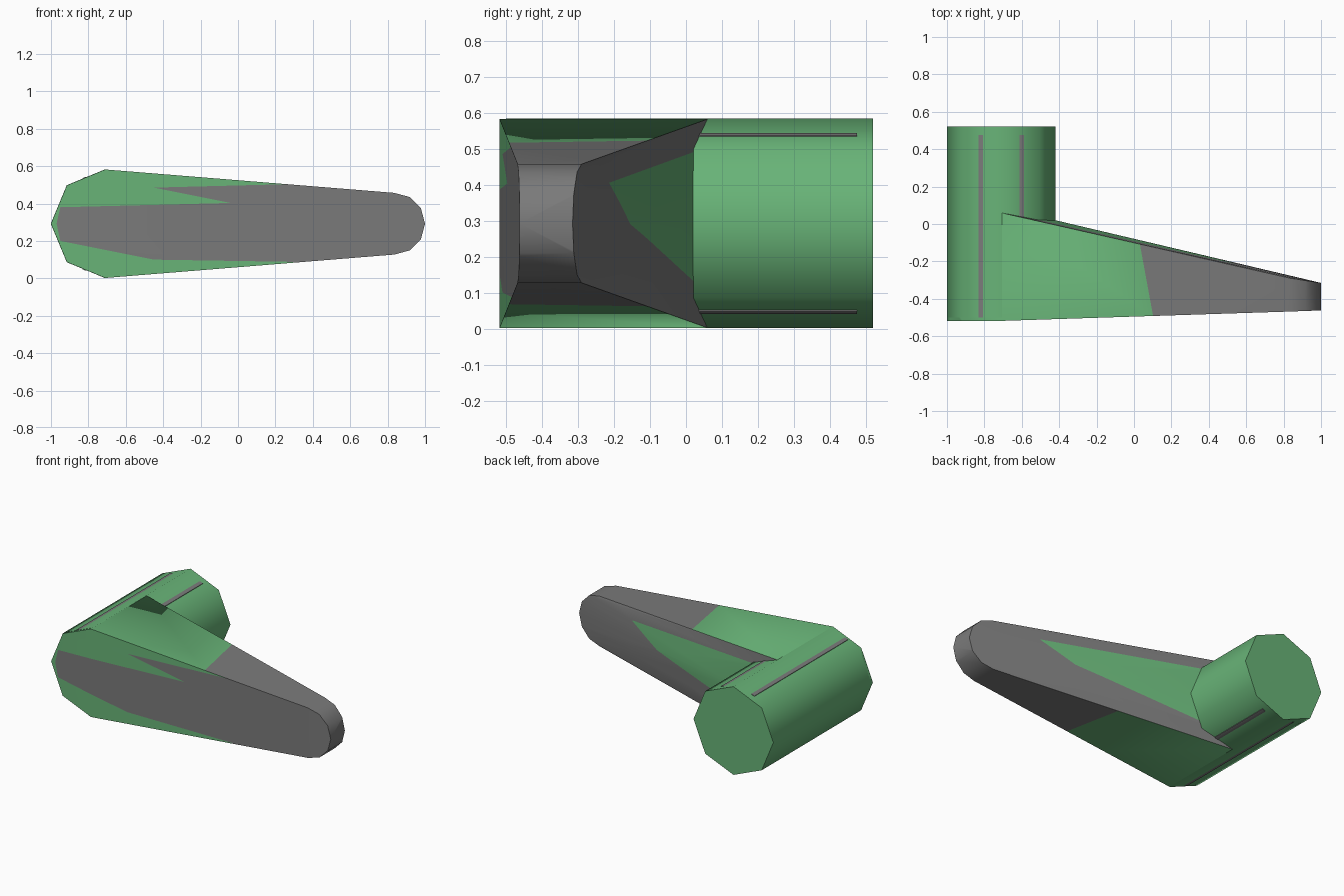
import bpy, bmesh, math
from mathutils import Vector

if "Cube" in bpy.data.objects:
    bpy.data.objects.remove(bpy.data.objects["Cube"])

CX, CZ, R = -0.71, 0.292, 0.29


def material(name, color):
    m = bpy.data.materials.new(name)
    m.diffuse_color = (*color, 1)
    m.use_nodes = True
    m.node_tree.nodes["Principled BSDF"].inputs["Base Color"].default_value = m.diffuse_color
    return m


GREEN = material("green", (0.14, 0.457, 0.187))
GREY = material("grey", (0.197, 0.197, 0.197))


def ring(cx, r, n, start, stop):
    """(x, z) points on a circle of n sides, from step start to stop."""
    return [(cx + r * math.cos(math.tau * i / n), CZ + r * math.sin(math.tau * i / n))
            for i in range(start, stop)]


def hull(points):
    bm = bmesh.new()
    for p in points:
        bm.verts.new(p)
    bmesh.ops.convex_hull(bm, input=bm.verts[:])
    bmesh.ops.dissolve_limit(bm, angle_limit=0.002, verts=bm.verts[:], edges=bm.edges[:])
    bmesh.ops.recalc_face_normals(bm, faces=bm.faces[:])
    return bm


def finish(bm, name, mats):
    me = bpy.data.meshes.new(name)
    bm.to_mesh(me)
    bm.free()
    for m in mats:
        me.materials.append(m)
    ob = bpy.data.objects.new(name, me)
    bpy.context.collection.objects.link(ob)
    bpy.ops.object.select_all(action='DESELECT')
    ob.select_set(True)
    bpy.context.view_layer.objects.active = ob
    bpy.ops.object.shade_smooth_by_angle(angle=math.radians(50))


def cut(bm, co, no, test):
    """Slice the faces passing the test with a plane."""
    faces = [f for f in bm.faces if test(f)]
    geom = set(faces)
    for f in faces:
        geom.update(f.edges)
        geom.update(f.verts)
    bmesh.ops.bisect_plane(bm, geom=list(geom), plane_co=co, plane_no=no, dist=1e-5)


def inside(p, poly):
    hit = False
    for (ax, az), (bx, bz) in zip(poly, poly[1:] + poly[:1]):
        if (az > p.z) != (bz > p.z) and p.x < ax + (p.z - az) * (bx - ax) / (bz - az):
            hit = not hit
    return hit


# Octagonal hub, a hair proud of the arm root
octagon = ring(CX, R + 0.001, 8, 0, 8)
finish(hull([(x, y, z) for x, z in octagon for y in (-0.50, 0.52)]), "hub", [GREEN])

# Grey inner core whose corners show as thin strips on the hub
core = [(CX + sx * x, y, CZ + sz * z) for x, z in ((0.121, 0.2440), (0.104, 0.2510))
        for sx in (-1, 1) for sz in (-1, 1) for y in (-0.50, 0.475)]
finish(hull(core), "inner_core", [GREY])

# Tapered arm with the rounded tip
pts = [(x, -0.518, z) for x, z in ring(CX, R, 8, 2, 7)]
pts += [(x, -0.4, z) for x, z in ring(CX, R, 8, 3, 6)]
pts += [(CX, 0.06, CZ + R), (CX, 0.06, CZ - R)]
pts += [(x, 0.02, z) for x, z in ring(CX, R, 8, -1, 2)]
for x, z in ring(0.835, 0.165, 12, -3, 4):
    t = (x - 0.835) / 0.165
    pts += [(x, -0.468 + 0.006 * t, z), (x, -0.29 - 0.025 * t, z)]
arm = hull(pts)

# Colour patches: front grey panel, back green panel, grey outer sides
front = [(-0.97, 0.293), (-0.95, 0.38), (-0.04, 0.403), (-0.45, 0.485), (0.25, 0.503),
         (0.26, 0.7), (1.1, 0.7), (1.1, -0.1), (0.31, -0.1), (0.3, 0.088),
         (-0.45, 0.10), (-0.95, 0.20)]
back = [(0.545, 0.405), (0.32, 0.29), (-0.6, 0.11), (-0.75, 0.10), (-0.75, 0.55), (-0.5, 0.49)]
is_front = lambda f: f.normal.y < -0.7
is_back = lambda f: f.normal.y > 0.7
is_side = lambda f: abs(f.normal.y) <= 0.7
for poly, test in ((front, is_front), (back, is_back)):
    for (ax, az), (bx, bz) in zip(poly, poly[1:] + poly[:1]):
        cut(arm, (ax, 0, az), Vector((bz - az, 0, ax - bx)).normalized(), test)
seam_point = Vector((0.03, -0.1, 0))
seam = Vector((1, 0.184, 0)).normalized()
cut(arm, seam_point, seam, is_side)
arm.normal_update()
for f in arm.faces:
    c = f.calc_center_median()
    if is_front(f):
        grey = inside(c, front)
    elif is_back(f):
        grey = not inside(c, back)
    else:
        grey = (c - seam_point).dot(seam) > 0
    f.material_index = int(grey)
finish(arm, "arm", [GREEN, GREY])
